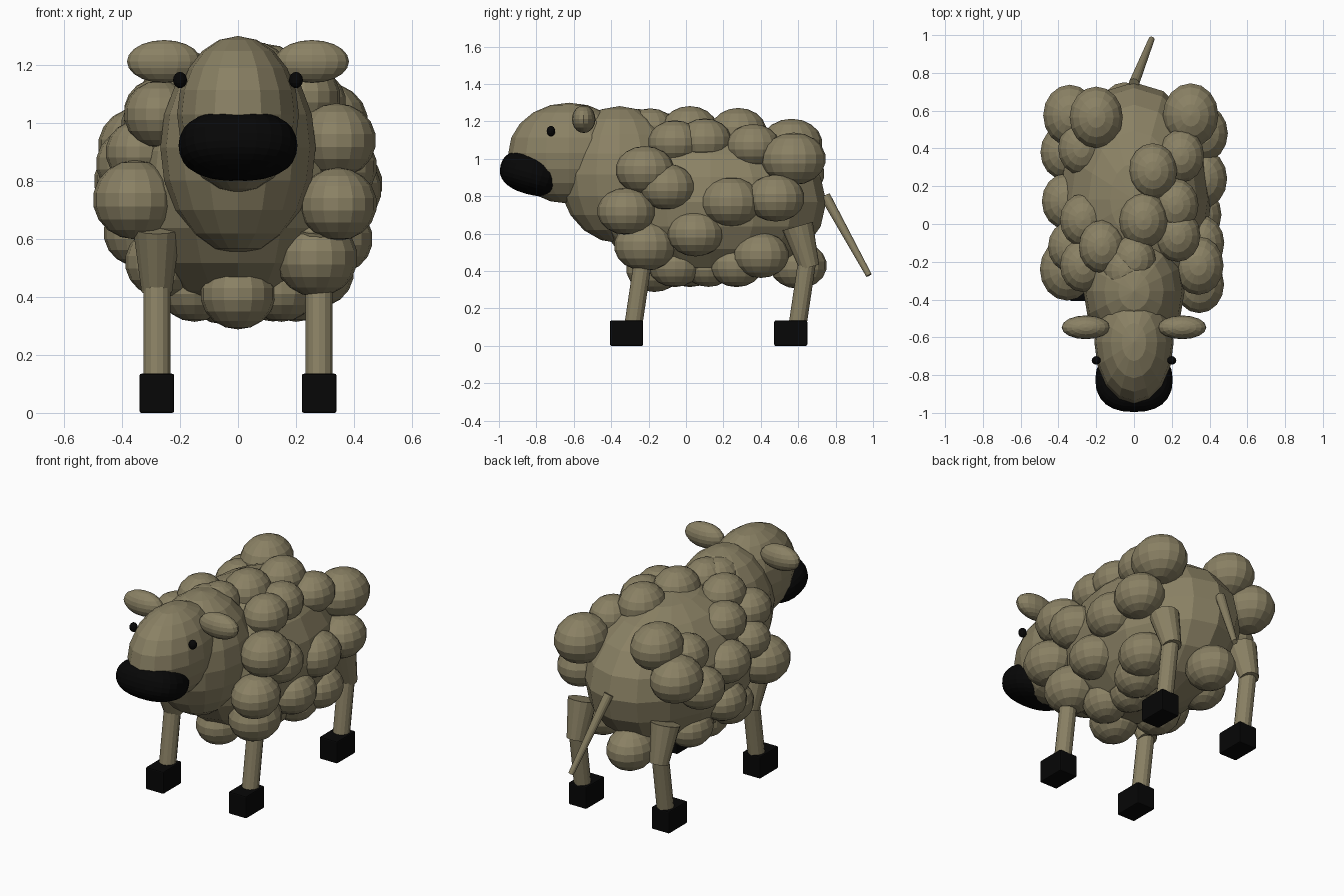
import bpy, math
from mathutils import Vector


def material(name, rgb):
    m = bpy.data.materials.new(name)
    m.diffuse_color = (*rgb, 1)
    return m


WOOL = material("drab_wool", (0.255, 0.22, 0.128))
BLACK = material("black", (0.002, 0.002, 0.002))


def finish(name, mat):
    ob = bpy.context.object
    ob.name = name
    ob.data.materials.append(mat)
    return ob


def ellipsoid(name, loc, radii, mat=WOOL, seg=16, rings=10, rot=(0, 0, 0)):
    bpy.ops.mesh.primitive_uv_sphere_add(segments=seg, ring_count=rings, radius=1,
                                         location=loc, rotation=rot)
    ob = finish(name, mat)
    ob.scale = radii
    return ob


def limb(name, a, b, ra, rb, sides=14):
    a, b = Vector(a), Vector(b)
    d = b - a
    bpy.ops.mesh.primitive_cone_add(vertices=sides, radius1=ra, radius2=rb, depth=d.length,
                                    location=(a + b) / 2,
                                    rotation=d.to_track_quat('Z', 'Y').to_euler())
    return finish(name, WOOL)


# Trunk, neck and head
ellipsoid("body", (0, 0.13, 0.77), (0.41, 0.62, 0.43))
ellipsoid("neck", (0, -0.355, 0.915), (0.268, 0.325, 0.367))
ellipsoid("head", (0, -0.625, 1.03), (0.21, 0.325, 0.27))

# Blunt muzzle, squared off slightly from an ellipsoid
muzzle = ellipsoid("muzzle", (0, -0.825, 0.922), (0.205, 0.172, 0.113), BLACK, 24, 16,
                   (-0.27, 0, 0))
for v in muzzle.data.vertices:
    v.co = [math.copysign(abs(c) ** 0.85, c) for c in v.co]

for s, side in ((-1, "left"), (1, "right")):
    ellipsoid("ear_" + side, (s * 0.255, -0.547, 1.212), (0.128, 0.063, 0.074))
    ellipsoid("eye_" + side, (s * 0.2, -0.722, 1.148), (0.024, 0.023, 0.028), BLACK, 12, 8)
    # Legs: hoof, shin and thigh
    for y, end in ((-0.318, "front"), (0.56, "hind")):
        x = s * 0.28
        limb(f"shin_{end}_{side}", (x, y + 0.035, 0.1), (x, y + 0.09, 0.47), 0.048, 0.048)
        limb(f"thigh_{end}_{side}", (x, y + 0.1, 0.42), (x, y + 0.037, 0.64), 0.054, 0.084)
        bpy.ops.mesh.primitive_cube_add(size=1, location=(x, y, 0.0675))
        hoof = finish(f"hoof_{end}_{side}", BLACK)
        hoof.scale = (0.12, 0.177, 0.135)
        bpy.ops.object.transform_apply(location=False, rotation=False, scale=True)
        bevel = hoof.modifiers.new("soft_edges", 'BEVEL')
        bevel.width = 0.007
        bevel.segments = 2

# Wool-coloured tail
limb("tail", (0, 0.745, 0.80), (0.093, 0.978, 0.377), 0.028, 0.016)

# Wool puffs: x, y, z, size
upper_puffs = [
    (-0.20, 0.565, 1.08, 1.1), (-0.04, -0.25, 1.15, .95), (0.0, -0.19, 1.16, .9),
    (-0.17, -0.12, 1.13, .95), (0.05, 0.02, 1.16, 1.0), (0.10, 0.28, 1.15, 1.0),
    (0.22, 0.10, 1.10, .95), (0.23, -0.06, 1.09, .95), (0.25, 0.36, 1.07, .95),
    (0.30, 0.575, 1.0, 1.15), (-0.27, 0.02, 1.04, .95), (-0.28, 0.40, 0.99, .95),
    (-0.27, -0.22, 1.03, .95),
]
side_puffs = [
    (0.34, -0.22, 0.94, 1.05), (0.35, -0.10, 0.85, 1.0), (0.345, -0.32, 0.72, 1.03),
    (0.355, 0.24, 0.77, 1.08), (0.365, 0.48, 0.79, 1.03), (0.335, 0.05, 0.60, 1.0),
    (-0.355, -0.24, 0.735, 1.12), (-0.36, 0.12, 0.86, 1.0), (-0.34, 0.575, 0.92, 1.1),
    (-0.37, 0.38, 0.80, .98), (-0.34, -0.12, 0.90, .9), (-0.34, 0.12, 0.62, .95),
]
lower_puffs = [
    (0.27, -0.22, 0.535, 1.1), (0.27, 0.40, 0.485, 1.0), (0.2, 0.27, 0.43, .95),
    (0.12, 0.12, 0.425, .9), (0.0, -0.17, 0.41, 1.0), (0.15, -0.06, 0.43, .95),
    (-0.05, 0.60, 0.43, 1.02), (-0.26, -0.05, 0.52, 1.0), (-0.15, 0.02, 0.43, .95),
    (-0.24, 0.30, 0.5, .95),
]
for group, puffs in (("upper", upper_puffs), ("side", side_puffs), ("lower", lower_puffs)):
    for i, (x, y, z, k) in enumerate(puffs):
        ellipsoid(f"{group}_wool_puff_{i + 1}", (x, y, z),
                  (0.13 * k, 0.15 * k, 0.122 * k), seg=16, rings=9)
